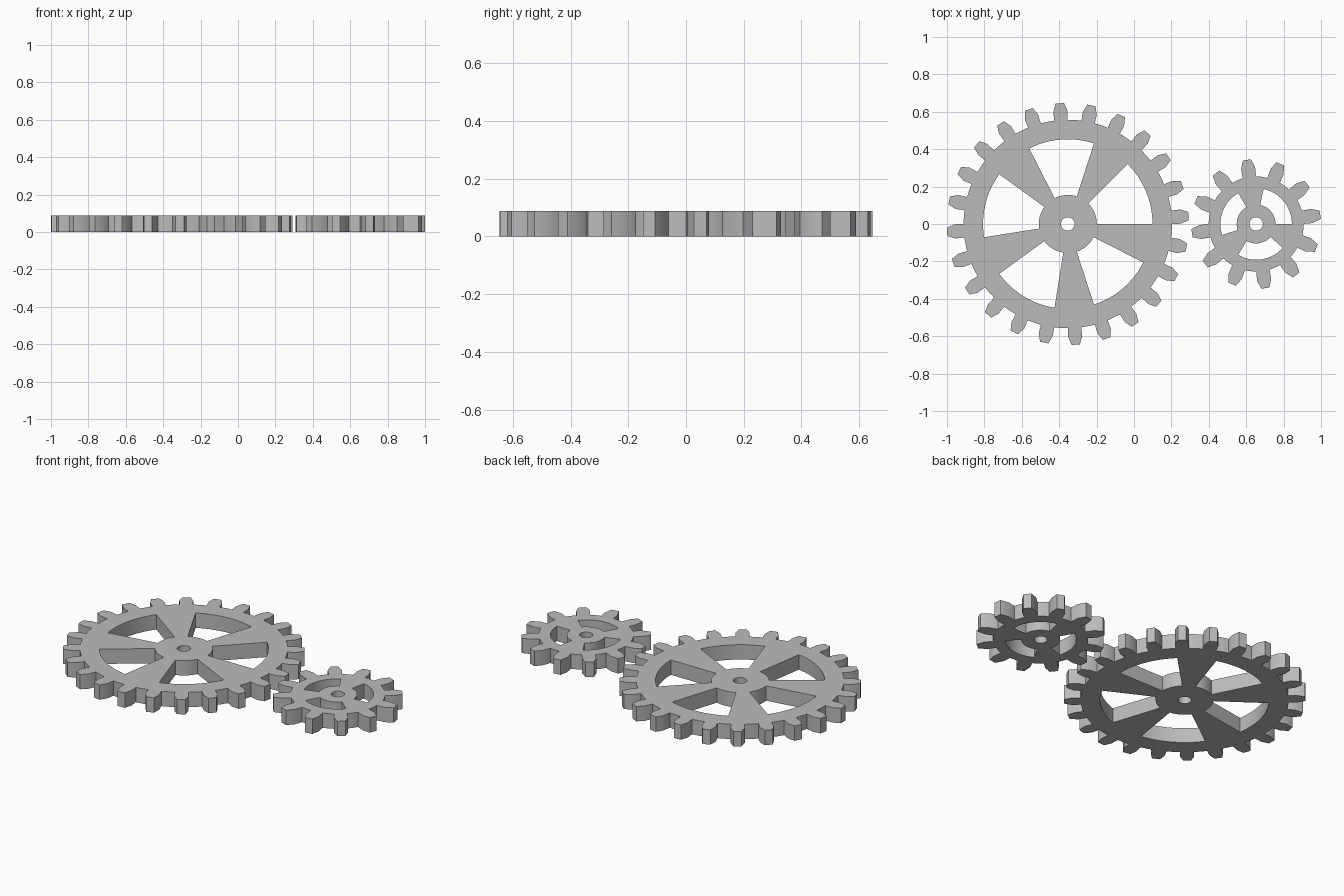
import bpy, bmesh, math

if "Cube" in bpy.data.objects:
    bpy.data.objects.remove(bpy.data.objects["Cube"])

HEIGHT = 0.088

grey = bpy.data.materials.new("light grey metal")
grey.diffuse_color = (0.5, 0.5, 0.5, 1)
grey.use_nodes = True
grey.node_tree.nodes["Principled BSDF"].inputs["Base Color"].default_value = grey.diffuse_color


def polar(r, deg):
    a = math.radians(deg)
    return (r * math.cos(a), r * math.sin(a))


def arc(r, a0, a1, n):
    return [polar(r, a0 + (a1 - a0) * i / n) for i in range(n + 1)]


def tooth_outline(teeth, phase, root, pitch, tip):
    # each tooth: straight flank up to the pitch circle, then tapering to a flat tip
    pts = []
    step = 360 / teeth
    widths = ((root, 0.036), (pitch, 0.038), (tip, 0.022))
    flank = [(r, math.degrees(w / r)) for r, w in widths]
    for i in range(teeth):
        c = phase + i * step
        pts += [polar(r, c - h) for r, h in flank]
        pts += [polar(r, c + h) for r, h in reversed(flank)]
        # valley between teeth
        pts += arc(root, c + flank[0][1], c + step - flank[0][1], 4)[1:-1]
    return pts


def window(r_in, r_out, start, width):
    return arc(r_out, start, start + width, 16) + arc(r_in, start + width, start, 10)


def gear(name, x, teeth, phase, root, pitch, tip, rim, hub, bore, spokes, opening):
    loops = [tooth_outline(teeth, phase, root, pitch, tip),
             arc(bore, 0, 360, 32)[:-1]]
    loops += [window(hub, rim, i * 360 / spokes, opening) for i in range(spokes)]

    # filled flat profile with holes, extruded to the gear thickness
    curve = bpy.data.curves.new(name, 'CURVE')
    curve.dimensions = '2D'
    curve.fill_mode = 'BOTH'
    curve.extrude = HEIGHT / 2
    for pts in loops:
        s = curve.splines.new('POLY')
        s.points.add(len(pts) - 1)
        for p, (px, py) in zip(s.points, pts):
            p.co = (px, py, 0, 1)
        s.use_cyclic_u = True
    obj = bpy.data.objects.new(name, curve)
    bpy.context.collection.objects.link(obj)
    obj.location = (x, 0, HEIGHT / 2)

    bpy.ops.object.select_all(action='DESELECT')
    obj.select_set(True)
    bpy.context.view_layer.objects.active = obj
    bpy.ops.object.convert(target='MESH')
    obj = bpy.context.view_layer.objects.active
    obj.name = name

    # weld caps to walls
    bm = bmesh.new()
    bm.from_mesh(obj.data)
    bmesh.ops.remove_doubles(bm, verts=bm.verts, dist=0.0002)
    bmesh.ops.recalc_face_normals(bm, faces=bm.faces)
    bm.to_mesh(obj.data)
    bm.free()
    obj.data.materials.clear()
    obj.data.materials.append(grey)
    bpy.ops.object.shade_smooth_by_angle(angle=math.radians(25))
    return obj


gear("large_gear", -0.354, 24, 3.75, 0.557, 0.605, 0.647,
     0.453, 0.155, 0.036, 5, 45)
gear("small_gear", 0.653, 12, 8.2, 0.254, 0.303, 0.347,
     0.191, 0.104, 0.036, 3, 78)
